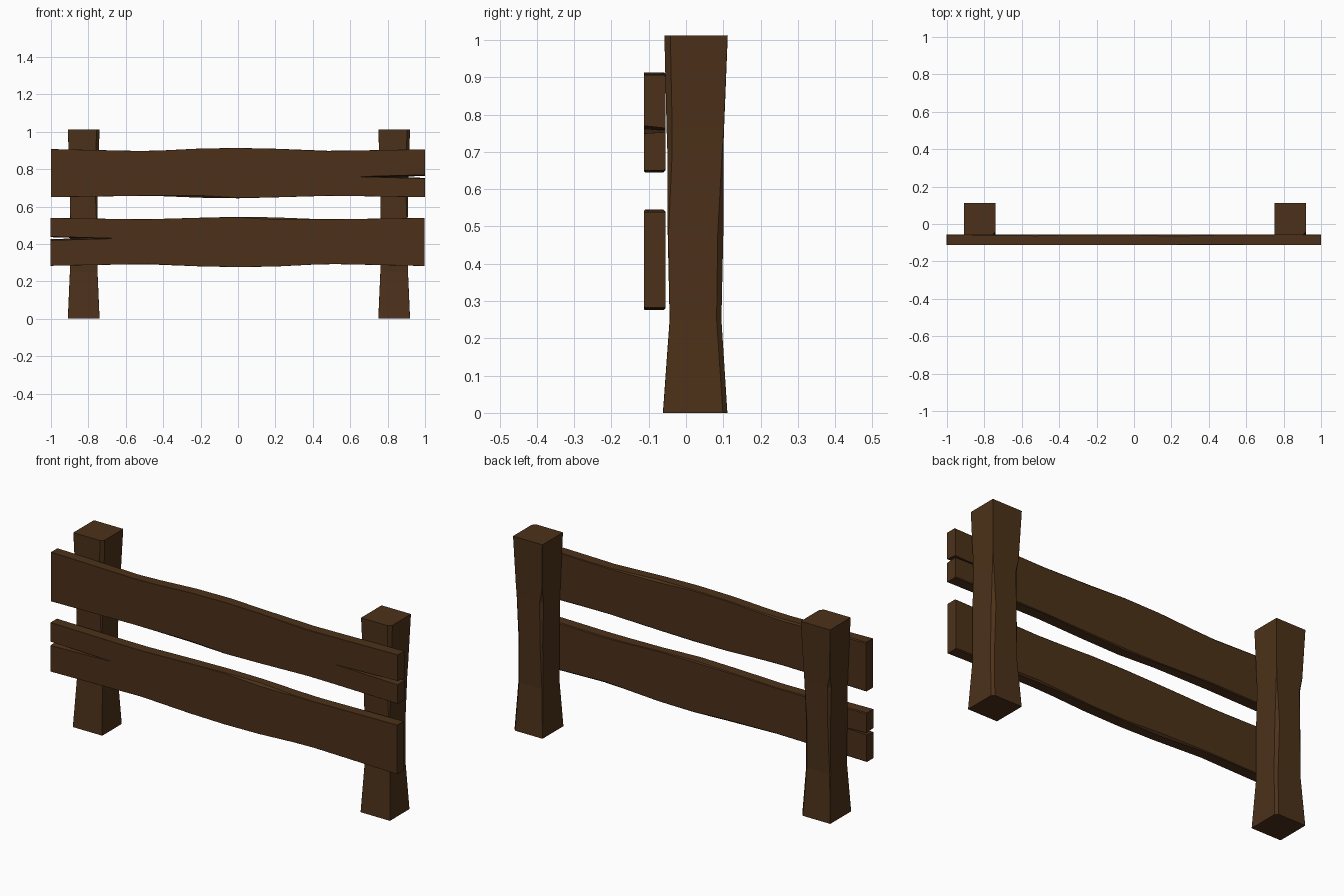
import bpy, bmesh, math
from mathutils import Matrix

if "Cube" in bpy.data.objects:
    bpy.data.objects.remove(bpy.data.objects["Cube"])

wood = bpy.data.materials.new("dark_wood")
wood.diffuse_color = (0.072, 0.031, 0.010, 1)
wood.use_nodes = True
wood.node_tree.nodes["Principled BSDF"].inputs["Base Color"].default_value = wood.diffuse_color


def make(name, rings):
    """Skin a closed solid through a list of equal-length rings."""
    bm = bmesh.new()
    loops = [[bm.verts.new(p) for p in r] for r in rings]
    n = len(loops[0])
    for a, b in zip(loops, loops[1:]):
        for i in range(n):
            j = (i + 1) % n
            bm.faces.new((a[i], a[j], b[j], b[i]))
    bm.faces.new(loops[0][::-1])
    bm.faces.new(loops[-1])
    bmesh.ops.recalc_face_normals(bm, faces=bm.faces[:])
    me = bpy.data.meshes.new(name)
    bm.to_mesh(me)
    bm.free()
    me.materials.append(wood)
    ob = bpy.data.objects.new(name, me)
    bpy.context.collection.objects.link(ob)
    return ob


def chipped_rect(u0, u1, v0, v1, chips):
    """Rectangle with a separate chip size on each corner."""
    a, b, c, d = [max(k, 0.0008) for k in chips]
    return [(u0, v0 + a), (u0 + a, v0), (u1 - b, v0), (u1, v0 + b),
            (u1, v1 - c), (u1 - c, v1), (u0 + d, v1), (u0, v1 - d)]


# Posts: z, half width, front y, back y, chips (front left, front right, back right, back left)
post_levels = [
    (0.00, 0.085, -0.062, 0.111, (0, 0, 0.012, 0)),
    (0.25, 0.074, -0.044, 0.095, (0, 0, 0.013, 0.004)),
    (0.48, 0.072, -0.049, 0.100, (0, 0.002, 0.015, 0.009)),
    (0.70, 0.074, -0.050, 0.100, (0, 0.013, 0.003, 0.014)),
    (0.76, 0.076, -0.052, 0.102, (0, 0.015, 0, 0.002)),
    (1.012, 0.085, -0.058, 0.112, (0, 0.016, 0, 0)),
]
for name, cx in (("left_post", -0.825), ("right_post", 0.835)):
    make(name, [[(cx + u, v, z) for u, v in chipped_rect(-h, h, f, b, ch)]
                for z, h, f, b, ch in post_levels])

# Planks: x, bottom, top about the plank centre, chips (bottom front, bottom back, top back, top front)
plank_stations = [
    (-1.0, -0.128, 0.129, (0, 0.004, 0.004, 0)),
    (-0.52, -0.121, 0.119, (0, 0.004, 0.008, 0)),
    (-0.40, -0.123, 0.122, (0.003, 0.003, 0.005, 0)),
    (-0.20, -0.131, 0.132, (0.012, 0.003, 0.003, 0)),
    (0.00, -0.134, 0.135, (0.003, 0.006, 0.004, 0)),
    (0.20, -0.129, 0.131, (0, 0.004, 0.010, 0)),
    (0.48, -0.121, 0.120, (0, 0.003, 0.004, 0.003)),
    (0.60, -0.122, 0.121, (0, 0.004, 0.003, 0)),
    (1.0, -0.128, 0.128, (0, 0.004, 0.004, 0)),
]
# The lower plank is the upper one turned half way round the y axis
for name, cx, cz, turn in (("upper_plank", 0, 0.778, 0), ("lower_plank", -0.003, 0.411, math.pi)):
    plank = make(name, [[(x, y, z) for y, z in chipped_rect(-0.112, -0.055, lo, hi, ch)]
                        for x, lo, hi, ch in plank_stations])
    # Wedge that splits the plank end, longer and wider on the front
    split = make(name + "_split_cutter", [
        [(0.595, -0.125, -0.018), (1.02, -0.125, -0.030), (1.02, -0.125, -0.006)],
        [(0.86, -0.045, -0.020), (1.02, -0.045, -0.025), (1.02, -0.045, -0.015)]])
    place = Matrix.Translation((cx, 0, cz)) @ Matrix.Rotation(turn, 4, 'Y')
    plank.matrix_world = place
    split.matrix_world = place
    split.hide_render = True
    split.hide_viewport = True
    cut = plank.modifiers.new("split", 'BOOLEAN')
    cut.operation = 'DIFFERENCE'
    cut.solver = 'EXACT'
    cut.object = split
